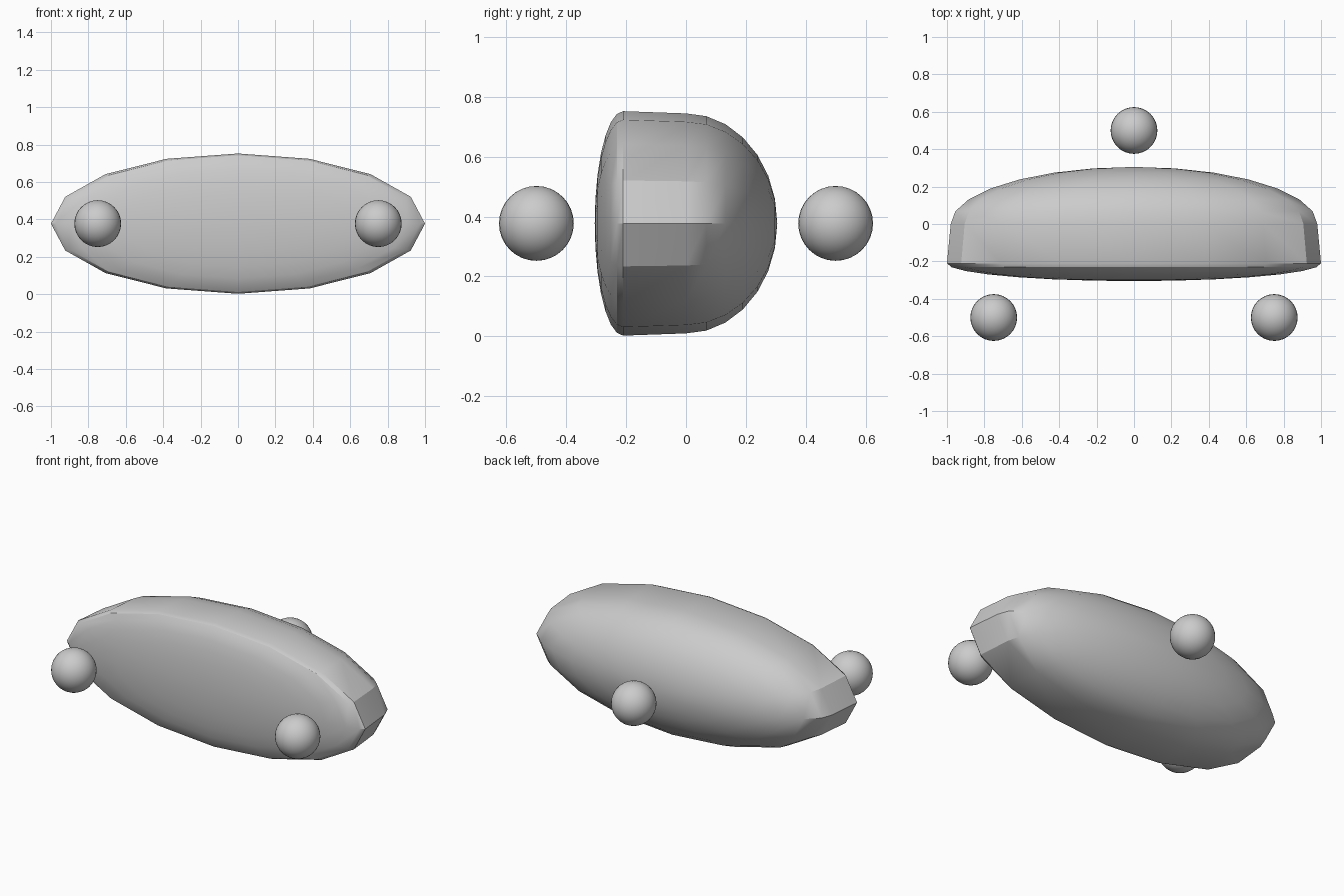
import bpy
import bmesh
from math import sin, cos, pi, radians

cube = bpy.data.objects.get("Cube")
if cube:
    bpy.data.objects.remove(cube, do_unlink=True)

CENTRE_Z = 0.377
SIDES = 16   # facets around the hull
STEPS = 7    # rings in each dome

grey = bpy.data.materials.new("plain grey")
grey.use_nodes = True
grey.diffuse_color = (0.6, 0.6, 0.6, 1)
grey.node_tree.nodes["Principled BSDF"].inputs["Base Color"].default_value = (0.6, 0.6, 0.6, 1)


def finish(bm, name, location):
    """Turn a bmesh into a grey object, smooth except at sharp edges."""
    bmesh.ops.recalc_face_normals(bm, faces=bm.faces)
    mesh = bpy.data.meshes.new(name)
    bm.to_mesh(mesh)
    bm.free()
    mesh.materials.append(grey)
    obj = bpy.data.objects.new(name, mesh)
    bpy.context.collection.objects.link(obj)
    obj.location = location
    bpy.ops.object.select_all(action='DESELECT')
    obj.select_set(True)
    bpy.context.view_layer.objects.active = obj
    bpy.ops.object.shade_smooth_by_angle(angle=radians(30))
    return obj


# Hull: elliptical rings along y, a shallow front dome, a straight band, a deep back dome
angles = [i * pi / 2 / STEPS for i in range(STEPS)]
front = [(-0.21 - 0.095 * sin(a), cos(a)) for a in reversed(angles)]
back = [(0.305 * sin(a), 0.98 * cos(a)) for a in angles]

bm = bmesh.new()
rings = []
for y, scale in front + back:
    rings.append([bm.verts.new((scale * cos(2 * pi * k / SIDES), y,
                                0.375 * scale * sin(2 * pi * k / SIDES)))
                  for k in range(SIDES)])
for near, far in zip(rings, rings[1:]):
    for k in range(SIDES):
        n = (k + 1) % SIDES
        bm.faces.new((near[k], near[n], far[n], far[k]))
for ring, tip_y in ((rings[0], -0.305), (rings[-1], 0.305)):
    tip = bm.verts.new((0, tip_y, 0))
    for k in range(SIDES):
        bm.faces.new((tip, ring[k], ring[(k + 1) % SIDES]))
finish(bm, "hull", (0, 0, CENTRE_Z))

# Three free balls around the hull
for name, x, y in (("front_left_ball", 0.75, -0.5),
                   ("front_right_ball", -0.75, -0.5),
                   ("back_ball", 0, 0.5)):
    bm = bmesh.new()
    bmesh.ops.create_uvsphere(bm, u_segments=32, v_segments=16, radius=0.125)
    finish(bm, name, (x, y, CENTRE_Z))
